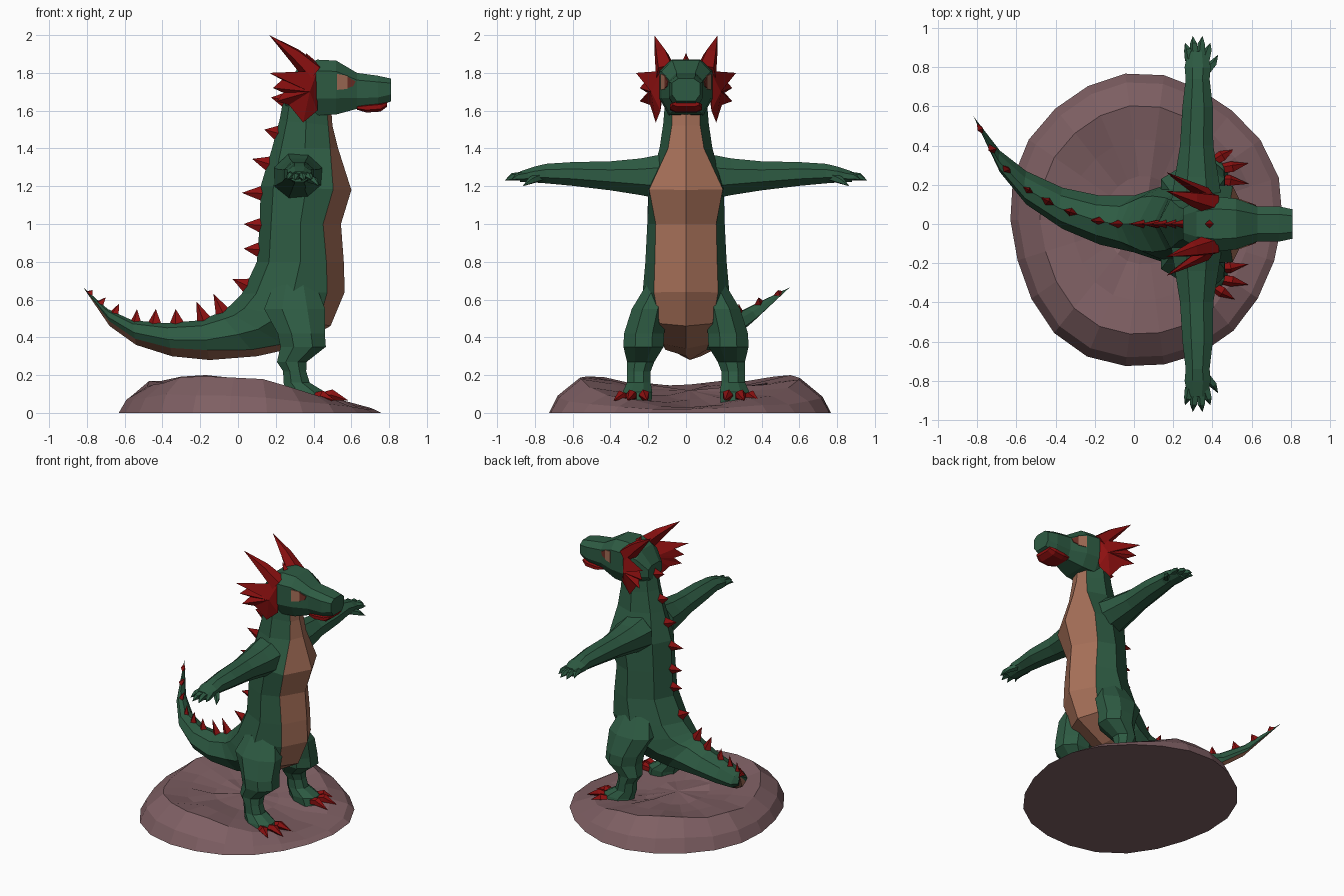
import bpy, bmesh, math, random
from mathutils import Vector as V
random.seed(4)


def material(name, rgb):
    m = bpy.data.materials.new(name)
    m.diffuse_color = (*rgb, 1)
    return m


GREEN = material("scale green", (0.027, 0.105, 0.056))
TAN = material("belly tan", (0.38, 0.16, 0.098))
RED = material("horn red", (0.26, 0.005, 0.005))
ROCK = material("rock mauve", (0.21, 0.115, 0.125))
BROWN = material("eye brown", (0.16, 0.03, 0.02))


def build(name, shapes, mats, mirror=False, pick=lambda j: 0):
    """Loft every shape (a list of equal-sized rings) into one object; pick gives a colour per column."""
    bm = bmesh.new()
    for rings in shapes:
        vs = [[bm.verts.new(p) for p in r] for r in rings]
        n = len(vs[0])
        for a, b in zip(vs, vs[1:]):
            for j in range(n):
                k = (j + 1) % n
                bm.faces.new((a[j], a[k], b[k], b[j])).material_index = pick(j)
        bm.faces.new(vs[0])
        bm.faces.new(vs[-1])
    bmesh.ops.remove_doubles(bm, verts=bm.verts, dist=1e-5)
    bmesh.ops.recalc_face_normals(bm, faces=bm.faces)
    me = bpy.data.meshes.new(name)
    bm.to_mesh(me)
    bm.free()
    for m in mats:
        me.materials.append(m)
    ob = bpy.data.objects.new(name, me)
    bpy.context.collection.objects.link(ob)
    if mirror:
        mod = ob.modifiers.new("Mirror", 'MIRROR')
        mod.use_axis = (False, True, False)
    return ob


def tube(points, radii, n=5):
    """Rings around a path; radius 0 makes a point."""
    pts = [V(p) for p in points]
    q = (pts[-1] - pts[0]).to_track_quat('Z', 'Y')
    return [[p + q @ V((r * math.cos(t), r * math.sin(t), 0))
             for t in (2 * math.pi * i / n for i in range(n))] for p, r in zip(pts, radii)]


def ellipse(c, u, v, n=8):
    return [V(c) + V(u) * math.cos(t) + V(v) * math.sin(t)
            for t in (2 * math.pi * (i + 0.5) / n for i in range(n))]


# body from neck to tail: back x, z, belly x, z, y, half width, belly half width, belly depth
BODY = [(.24, 1.66, .49, 1.66, 0, .11, .07, .90), (.22, 1.55, .50, 1.52, 0, .12, .075, .92),
        (.18, 1.40, .53, 1.40, 0, .14, .095, .88), (.12, 1.20, .60, 1.18, 0, .20, .195, .80),
        (.115, 1.0, .545, 1.0, 0, .205, .16, .78), (.10, .80, .56, .80, 0, .215, .165, .80),
        (.02, .63, .565, .64, 0, .23, .17, .83), (-.04, .57, .49, .46, 0, .22, .14, .88),
        (-.07, .545, .28, .34, 0, .18, .12, .88), (-.10, .53, .10, .30, 0, .145, .11, .85),
        (-.20, .49, -.15, .28, .02, .125, .10, .75), (-.38, .475, -.35, .30, .08, .105, .085, .75),
        (-.56, .49, -.54, .36, .185, .085, .065, .75), (-.69, .55, -.68, .46, .32, .055, .04, .70),
        (-.82, .665, -.82, .665, .55, 0, 0, .70)]
rings = []
for dx, dz, bx, bz, y, w, wt, f in BODY:
    d, b = V((dx, y, dz)), V((bx, y, bz))
    side = [(0, 0), (.14, .62 * w), (.5, w), (f, wt), (1, 0), (f, -wt), (.5, -w), (.14, -.62 * w)]
    rings.append([d.lerp(b, t) + V((0, s, 0)) for t, s in side])
build("body_and_tail", [rings], [GREEN, TAN], pick=lambda j: int(j in (3, 4)))

# back spikes, rooted at the nearest point of the spine
spine = [r[0] for r in rings]
TIPS = [(.175, 1.67), (.14, 1.50), (.075, 1.345), (.02, 1.165), (.03, 1.0), (.03, .87), (-.03, .71),
        (-.13, .63), (-.22, .59), (-.33, .55), (-.435, .55), (-.535, .55), (-.63, .578),
        (-.70, .612), (-.77, .65)]
spikes = []
for x, z in TIPS:
    best = None
    for a, b in zip(spine, spine[1:]):
        e = b - a
        t = ((x - a.x) * e.x + (z - a.z) * e.z) / (e.x ** 2 + e.z ** 2)
        p = a + e * min(1, max(0, t))
        dist = math.hypot(x - p.x, z - p.z)
        if best is None or dist < best[0]:
            best = (dist, p, e.normalized())
    _, p, e = best
    size = .045 if x > -.5 else .035
    out = V((x - p.x, 0, z - p.z))
    across = e.cross(out).normalized() * size * .5
    root = p - out * .2
    spikes.append([[root + e * size, root + across, root - e * size, root - across], [p + out] * 4])
spikes.append(tube([(.39, 0, 1.85), (.36, 0, 1.905)], [.025, 0], 4))
build("back_spikes", spikes, [RED])

# head
def head_ring(x, lo, hi, w):
    h = hi - lo
    half = [(.55 * w, hi), (w, lo + .8 * h), (w, lo + .3 * h), (.65 * w, lo)]
    return [V((x, y, z)) for y, z in half] + [V((x, -y, z)) for y, z in reversed(half)]


build("head", [[head_ring(*r) for r in [
    (.25, 1.63, 1.73, .08), (.32, 1.59, 1.83, .12), (.42, 1.575, 1.87, .14), (.52, 1.58, 1.865, .13),
    (.63, 1.61, 1.80, .09), (.74, 1.62, 1.785, .09), (.81, 1.65, 1.77, .075)]]], [GREEN])
build("lower_lip", [[head_ring(*r) for r in [
    (.63, 1.605, 1.625, .075), (.68, 1.59, 1.635, .085), (.755, 1.595, 1.642, .086),
    (.79, 1.622, 1.648, .07)]]], [RED])


# eyes: thin plates on the slanted cheek
def eye_plate(name, corners, mat):
    surf = lambda x: .13 - (x - .52) * .364
    build(name, [[[V((x, surf(x) + o, z)) for x, z in corners] for o in (-.003, .005)]], [mat], True)


eye_plate("eyes", [(.523, 1.71), (.58, 1.715), (.58, 1.785), (.523, 1.795)], TAN)
eye_plate("eye_corners", [(.58, 1.72), (.61, 1.73), (.622, 1.755), (.58, 1.78)], BROWN)

# horns
build("horns", [tube([(.40, .105, 1.80), (.30, .13, 1.895), (.165, .168, 2.0)], [.06, .04, 0])],
      [RED], True)

# ear fins: jagged outline between an outer and an inner hub
FIN = [(.42, .13, 1.81), (.165, .265, 1.80), (.235, .205, 1.765), (.185, .245, 1.72), (.24, .205, 1.695),
       (.205, .245, 1.65), (.27, .19, 1.63), (.345, .16, 1.537), (.42, .135, 1.60)]
build("ear_fins", [[[V(h)] * len(FIN) if h else [V(p) for p in FIN]
                    for h in ((.38, .185, 1.70), None, (.35, .12, 1.70))]], [RED], True)

# arms and fingers
ARM = [(.12, .32, 1.25, .14, .13), (.24, .32, 1.25, .12, .105), (.40, .32, 1.255, .092, .083),
       (.60, .325, 1.265, .084, .068), (.74, .325, 1.267, .066, .056), (.80, .325, 1.262, .072, .046),
       (.88, .325, 1.25, .055, .03)]
build("arms", [[ellipse((x, y, z), (rx, 0, 0), (0, 0, rz)) for y, x, z, rx, rz in ARM]], [GREEN], True)
build("fingers", [tube([a, b, c], [.026, .02, 0]) for a, b, c in [
    ((.285, .84, 1.255), (.275, .89, 1.255), (.26, .925, 1.235)),
    ((.31, .85, 1.255), (.305, .92, 1.25), (.30, .96, 1.23)),
    ((.34, .85, 1.255), (.345, .92, 1.25), (.35, .96, 1.23)),
    ((.365, .84, 1.255), (.38, .89, 1.25), (.39, .925, 1.235)),
    ((.36, .77, 1.25), (.405, .82, 1.23), (.43, .865, 1.20))]], [GREEN], True)

# legs and toe claws
LEG = [(.68, .30, .13, .12, .085), (.55, .30, .19, .175, .105), (.42, .335, .222, .135, .115),
       (.35, .345, .225, .13, .115), (.27, .285, .24, .085, .078), (.22, .30, .25, .066, .068),
       (.16, .31, .25, .075, .068), (.11, .36, .257, .11, .085), (.04, .375, .267, .125, .09)]
build("legs", [[ellipse((x, y, z), (rx, 0, 0), (0, ry, 0)) for z, x, y, rx, ry in LEG]], [GREEN], True)
build("toe_claws", [tube([a, b, c], [.025, .03, 0]) for a, b, c in [
    ((.44, .225, .085), (.49, .22, .095), (.585, .205, .065)),
    ((.44, .28, .085), (.50, .29, .095), (.585, .31, .065)),
    ((.41, .32, .085), (.45, .345, .09), (.515, .385, .065))]], [RED], True)


# rock base: higher at both sides, sinking towards the feet
def clamp(t):
    return max(0, min(1, t))


def rock_ring(f, rise, n=22):
    ring = []
    for i in range(n):
        t = 2 * math.pi * i / n
        wob = 1 + .015 * math.sin(3 * t + 1) + .012 * math.sin(5 * t)
        x, y = .055 + .695 * f * wob * math.cos(t), .02 + .75 * f * wob * math.sin(t)
        h = .12 + .07 * clamp(abs(y) / .52) ** 2 - .08 * clamp((x - .05) / .4) + .03 * clamp(-x / .5)
        jitter = random.uniform(-.014, .012) if f else 0
        ring.append(V((x, y, rise * (h + jitter))))
    return ring


build("rock_base", [[rock_ring(f, r) for f, r in
                     [(1, 0), (.94, .45), (.78, 1), (.55, 1), (.3, 1), (0, 1)]]], [ROCK])
